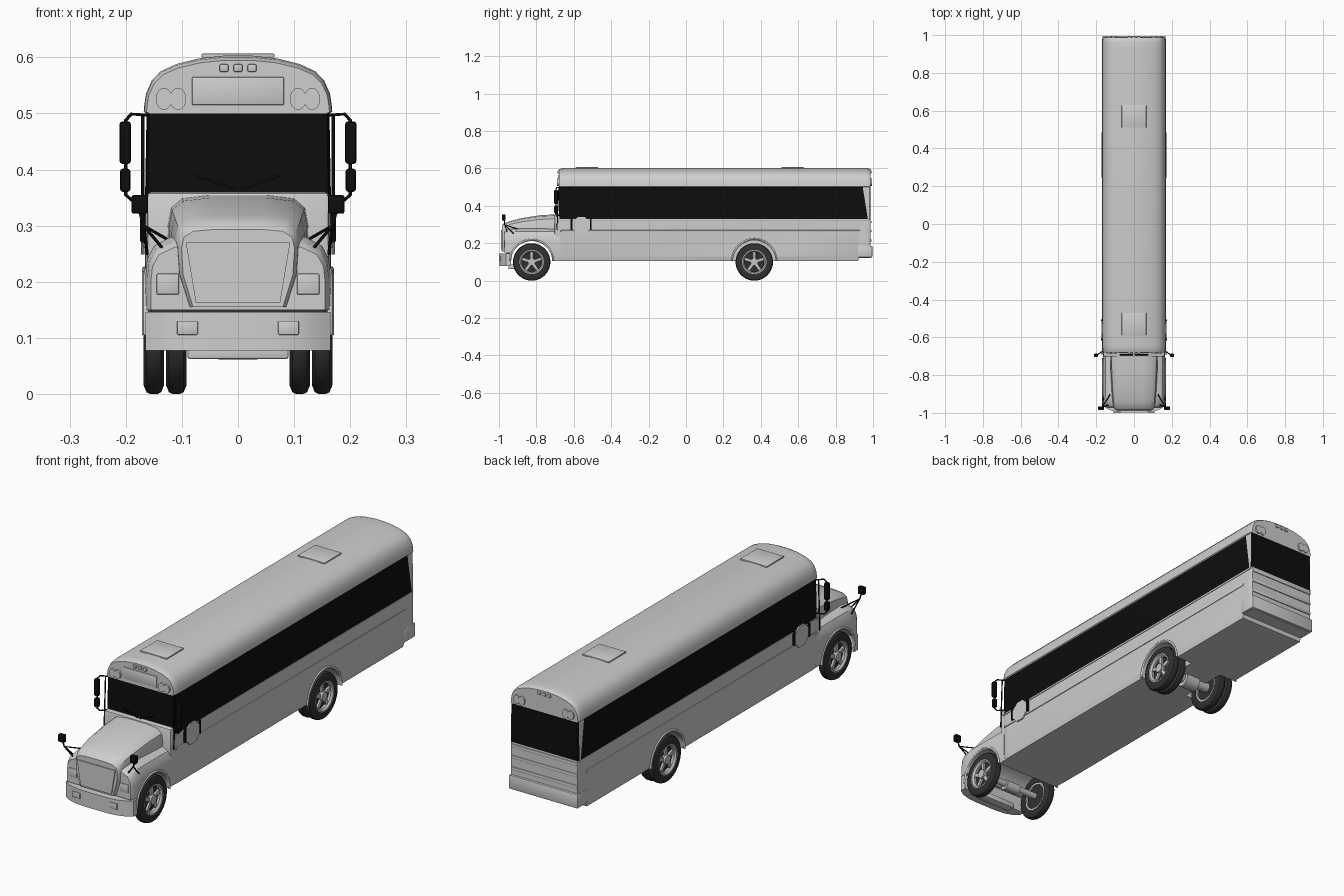
import bpy, bmesh, math
from mathutils import Vector, Matrix

if "Cube" in bpy.data.objects:
    bpy.data.objects.remove(bpy.data.objects["Cube"])


def material(name, v):
    m = bpy.data.materials.new(name)
    m.use_nodes = True
    m.diffuse_color = (v, v, v, 1)
    m.node_tree.nodes["Principled BSDF"].inputs["Base Color"].default_value = (v, v, v, 1)
    return m


PAINT = material("light grey paint", 0.62)
BLACK = material("black glass and trim", 0.004)
RUBBER = material("dark rubber", 0.03)
METAL = material("wheel metal", 0.55)


def finish(name, bm, mats, cutters=(), angle=35):
    bmesh.ops.recalc_face_normals(bm, faces=bm.faces)
    me = bpy.data.meshes.new(name)
    bm.to_mesh(me)
    bm.free()
    ob = bpy.data.objects.new(name, me)
    bpy.context.collection.objects.link(ob)
    for m in mats:
        me.materials.append(m)
    bpy.ops.object.select_all(action="DESELECT")
    ob.select_set(True)
    bpy.context.view_layer.objects.active = ob
    for c in cutters:
        mod = ob.modifiers.new("arch", "BOOLEAN")
        mod.operation = "DIFFERENCE"
        mod.object = c
        bpy.ops.object.modifier_apply(modifier=mod.name)
    bpy.ops.object.shade_smooth_by_angle(angle=math.radians(angle))
    return ob


def box(name, center, size, mat, bevel=0.0, turn=None):
    bm = bmesh.new()
    bmesh.ops.create_cube(bm, size=1)
    bmesh.ops.scale(bm, vec=size, verts=bm.verts)
    if bevel:
        bmesh.ops.bevel(bm, geom=bm.edges[:], offset=bevel, segments=2, affect="EDGES", profile=0.5)
    if turn:
        bmesh.ops.rotate(bm, matrix=turn, verts=bm.verts)
    bmesh.ops.translate(bm, vec=center, verts=bm.verts)
    return finish(name, bm, [mat])


def rod(name, center, radius, length, axis, mat, sides=32, stretch=1.0):
    bm = bmesh.new()
    bmesh.ops.create_cone(bm, cap_ends=True, segments=sides, radius1=radius, radius2=radius, depth=length)
    bmesh.ops.rotate(bm, matrix=Matrix.Rotation(math.pi / sides, 3, "Z"), verts=bm.verts)
    turn = Vector((0, 0, 1)).rotation_difference(Vector(axis)).to_matrix()
    bmesh.ops.rotate(bm, matrix=turn, verts=bm.verts)
    bmesh.ops.scale(bm, vec=(1, 1, stretch), verts=bm.verts)
    bmesh.ops.translate(bm, vec=center, verts=bm.verts)
    return finish(name, bm, [mat])


def tube(name, points, radius, mat):
    cu = bpy.data.curves.new(name, "CURVE")
    cu.dimensions = "3D"
    cu.bevel_depth = radius
    cu.bevel_resolution = 1
    cu.use_fill_caps = True
    sp = cu.splines.new("POLY")
    sp.points.add(len(points) - 1)
    for p, co in zip(sp.points, points):
        p.co = (*co, 1)
    cu.materials.append(mat)
    ob = bpy.data.objects.new(name, cu)
    bpy.context.collection.objects.link(ob)


def loft(name, rows, stations, pivot, mats, rule=None, cutters=()):
    """Mirrored half-width/height rows swept along y; ends closed with level strips."""
    bm = bmesh.new()
    rings, n = [], len(rows)
    for y, fx, fz, low in stations:
        pts = [(w * fx, max(low, z if z < pivot else pivot + (z - pivot) * fz)) for w, z in rows]
        ring = [(w, y, z) for w, z in pts] + [(-w, y, z) for w, z in reversed(pts)]
        rings.append([bm.verts.new(p) for p in ring])
    for a, b in zip(rings, rings[1:]):
        for i in range(2 * n):
            j = (i + 1) % (2 * n)
            bm.faces.new((a[i], a[j], b[j], b[i]))
    for r in (rings[0], rings[-1]):
        for i in range(n - 1):
            bm.faces.new((r[i], r[i + 1], r[-2 - i], r[-1 - i]))
    for f in bm.faces:
        if rule and rule(f.calc_center_median()):
            f.material_index = 1
    return finish(name, bm, mats, cutters)


def lathe(name, profile, center, side, mat, steps=40):
    bm = bmesh.new()
    vs = [bm.verts.new((x * side, 0, r)) for x, r in profile]
    es = [bm.edges.new((a, b)) for a, b in zip(vs, vs[1:] + vs[:1])]
    bmesh.ops.spin(bm, geom=vs + es, cent=(0, 0, 0), axis=(1, 0, 0), angle=math.tau, steps=steps)
    bmesh.ops.remove_doubles(bm, verts=bm.verts, dist=1e-5)
    bmesh.ops.translate(bm, vec=center, verts=bm.verts)
    return finish(name, bm, [mat])


FRONT, REAR, HUB = -0.825, 0.365, 0.1

# Wheel arch cutters
front_cut = rod("front_arch_cutter", (0, FRONT, HUB), 0.112, 0.5, (1, 0, 0), PAINT, 48)
rear_cuts = [rod("rear_arch_cutter", (s * 0.17, REAR, HUB), 0.115, 0.18, (1, 0, 0), PAINT, 48) for s in (-1, 1)]

# Coach body with a black window band all round
body_rows = [(0.16, 0.105), (0.166, 0.13), (0.166, 0.33), (0.163, 0.5), (0.168, 0.503), (0.167, 0.515),
             (0.164, 0.535), (0.154, 0.558), (0.138, 0.575), (0.11, 0.588), (0.07, 0.598), (0.025, 0.603)]
loft("coach_body", body_rows,
     [(-0.68, 0.97, 0.92, 0), (-0.668, 0.995, 0.975, 0), (-0.645, 1, 1, 0), (0.92, 1, 1, 0),
      (0.925, 1, 1, 0.122), (0.965, 1, 1, 0.122), (0.98, 0.995, 0.97, 0.122), (0.987, 0.975, 0.92, 0.122)],
     0.5, [PAINT, BLACK], lambda c: 0.34 < c.z < 0.49, rear_cuts)

# Fenders and hood
loft("fenders", [(0.158, 0.105), (0.165, 0.14), (0.165, 0.21), (0.162, 0.24), (0.15, 0.264), (0.12, 0.28)],
     [(-0.97, 0.94, 0.86, 0.15), (-0.957, 0.98, 0.94, 0.15), (-0.91, 1, 1, 0.15), (-0.9, 1, 1, 0.105),
      (-0.76, 1, 1, 0.105), (-0.675, 1, 0.98, 0.105)], 0.15, [PAINT], None, [front_cut])
loft("hood", [(0.1, 0.155), (0.122, 0.22), (0.126, 0.3), (0.12, 0.333), (0.1, 0.35), (0.05, 0.356)],
     [(-0.985, 0.8, 0.6, 0), (-0.975, 0.85, 0.68, 0), (-0.94, 0.9, 0.76, 0), (-0.88, 0.94, 0.86, 0),
      (-0.78, 0.98, 0.96, 0), (-0.67, 1, 1, 0)], 0.2, [PAINT], None, [front_cut])
for c in [front_cut] + rear_cuts:
    bpy.data.objects.remove(c)
box("cowl", (0, -0.685, 0.26), (0.325, 0.035, 0.2), PAINT, 0.008)

# Curved front bumper
bm = bmesh.new()
plan = [(0.165 * t / 6, -0.998 + 0.035 * (t / 6) ** 4) for t in range(-6, 7)] + [(0.165, -0.935), (-0.165, -0.935)]
face = bm.faces.new([bm.verts.new((x, y, 0.078)) for x, y in plan])
top = bmesh.ops.extrude_face_region(bm, geom=[face])["geom"]
bmesh.ops.translate(bm, vec=(0, 0, 0.068), verts=[v for v in top if isinstance(v, bmesh.types.BMVert)])
finish("front_bumper", bm, [PAINT])
box("bumper_gap", (0, -0.95, 0.15), (0.31, 0.02, 0.014), RUBBER)
box("front_crossmember", (0, -0.93, 0.075), (0.18, 0.04, 0.025), PAINT, 0.004)

# Grille panel and rear bumper with panel ribs
bm = bmesh.new()
outline = [(-0.075, 0.162), (0.075, 0.162), (0.093, 0.27), (-0.093, 0.27)]
face = bm.faces.new([bm.verts.new((x, -0.985, z)) for x, z in outline])
top = bmesh.ops.extrude_face_region(bm, geom=[face])["geom"]
bmesh.ops.translate(bm, vec=(0, -0.005, 0), verts=[v for v in top if isinstance(v, bmesh.types.BMVert)])
finish("grille_panel", bm, [PAINT])
box("rear_bumper", (0, 0.957, 0.155), (0.336, 0.078, 0.062), PAINT, 0.005)
for z in (0.215, 0.265, 0.315):
    box("rear_rib", (0, 0.985, z), (0.324, 0.012, 0.014), PAINT, 0.003)

# Roof details
for y in (-0.53, 0.57):
    box("roof_hatch", (0, y, 0.603), (0.13, 0.12, 0.007), PAINT, 0.002)
box("front_sign_panel", (0, -0.68, 0.54), (0.164, 0.008, 0.05), PAINT, 0.002)
for end in (-0.682, 0.987):
    for x in (-0.025, 0, 0.025):
        box("marker_light", (x, end, 0.581), (0.016, 0.012, 0.014), PAINT, 0.003)
    for s in (-1, 1):
        for x in (0.107, 0.132):
            rod("warning_lamp", (s * x, end, 0.526), 0.0145, 0.014, (0, 1, 0), PAINT, 24, 1.35)

for s in (-1, 1):
    # Lamps, rails and rear pillars
    box("headlight", (s * 0.125, -0.969, 0.196), (0.04, 0.009, 0.038), PAINT, 0.003)
    box("bumper_lamp", (s * 0.09, -0.996, 0.118), (0.037, 0.008, 0.025), PAINT, 0.002)
    box("rub_rail", (s * 0.166, 0.13, 0.265), (0.006, 1.6, 0.01), PAINT, 0.002)
    box("waist_rail", (s * 0.166, 0.15, 0.326), (0.005, 1.66, 0.008), PAINT, 0.002)
    bm = bmesh.new()
    bm.faces.new([bm.verts.new((s * (0.1675 if z < 0.4 else 0.1645), y, z))
                  for y, z in [(0.945, 0.5), (0.981, 0.5), (0.981, 0.33), (0.972, 0.33)]])
    finish("rear_pillar", bm, [PAINT])

    # Folding side sign
    rod("side_sign", (s * 0.17, -0.56, 0.295), 0.05, 0.006, (1, 0, 0), PAINT, 8)
    for y in (-0.612, -0.51):
        box("sign_bracket", (s * 0.17, y, 0.302), (0.009, 0.009, 0.06), BLACK)

    # Arch lips
    for y, r, x in ((FRONT, 0.114, 0.164), (REAR, 0.118, 0.166)):
        arc = [math.pi * i / 24 for i in range(25)]
        tube("arch_lip", [(s * x, y + r * math.cos(a), HUB + 0.005 + r * math.sin(a)) for a in arc], 0.005, PAINT)

    # Door mirrors
    box("upper_mirror", (s * 0.201, -0.695, 0.448), (0.021, 0.02, 0.076), BLACK, 0.006)
    box("lower_mirror", (s * 0.201, -0.695, 0.381), (0.019, 0.02, 0.042), BLACK, 0.006)
    tube("mirror_arm", [(s * x, y, z) for x, y, z in
                        [(0.163, -0.67, 0.497), (0.19, -0.69, 0.499), (0.2, -0.695, 0.488), (0.2, -0.695, 0.355),
                         (0.19, -0.69, 0.346), (0.163, -0.67, 0.35)]], 0.003, BLACK)
    tube("mirror_stay", [(s * 0.17, -0.68, 0.495), (s * 0.17, -0.69, 0.27)], 0.003, BLACK)

    # Crossover mirrors on the nose
    box("crossover_mirror", (s * 0.175, -0.975, 0.338), (0.03, 0.02, 0.033), BLACK, 0.004)
    for x, y, z in ((0.118, -0.95, 0.24), (0.125, -0.9, 0.275), (0.162, -0.92, 0.25)):
        tube("crossover_arm", [(s * 0.175, -0.972, 0.325), (s * 0.168, -0.97, 0.3), (s * x, y, z)], 0.003, BLACK)
    tube("wiper", [(s * 0.005, -0.692, 0.365), (s * 0.075, -0.692, 0.39)], 0.003, BLACK)

    # Wheels: single front, dual rear
    for name, y, x in (("front", FRONT, 0.15), ("rear", REAR, 0.15), ("inner_rear", REAR, 0.11)):
        c = (s * x, y, HUB)
        lathe(name + "_tyre", [(-0.017, 0.064), (-0.018, 0.085), (-0.013, 0.097), (-0.006, 0.1), (0.006, 0.1),
                               (0.013, 0.097), (0.018, 0.085), (0.017, 0.064)], c, s, RUBBER)
        lathe(name + "_rim", [(-0.015, 0.055), (-0.015, 0.065), (0.018, 0.065), (0.018, 0.06), (0.01, 0.053)], c, s, METAL)
        rod(name + "_backing", (s * (x - 0.005), y, HUB), 0.06, 0.008, (1, 0, 0), RUBBER)
        if name == "inner_rear":
            continue
        rod(name + "_hub", (s * (x + 0.006), y, HUB), 0.02, 0.024, (1, 0, 0), METAL, 24)
        for k in range(5):
            turn = Matrix.Rotation(math.tau * k / 5, 3, "X")
            at = Vector(c) + turn @ Vector((s * 0.005, 0, 0.036))
            box(name + "_spoke", at, (0.01, 0.017, 0.046), METAL, 0.002, turn)

# Axles
for name, y, r in (("front", FRONT, 0.014), ("rear", REAR, 0.022)):
    rod(name + "_axle", (0, y, HUB), r, 0.27, (1, 0, 0), METAL, 24)
    rod(name + "_axle_housing", (0, y, HUB - 0.004), r * 1.6, 0.07, (1, 0, 0), METAL, 24)
